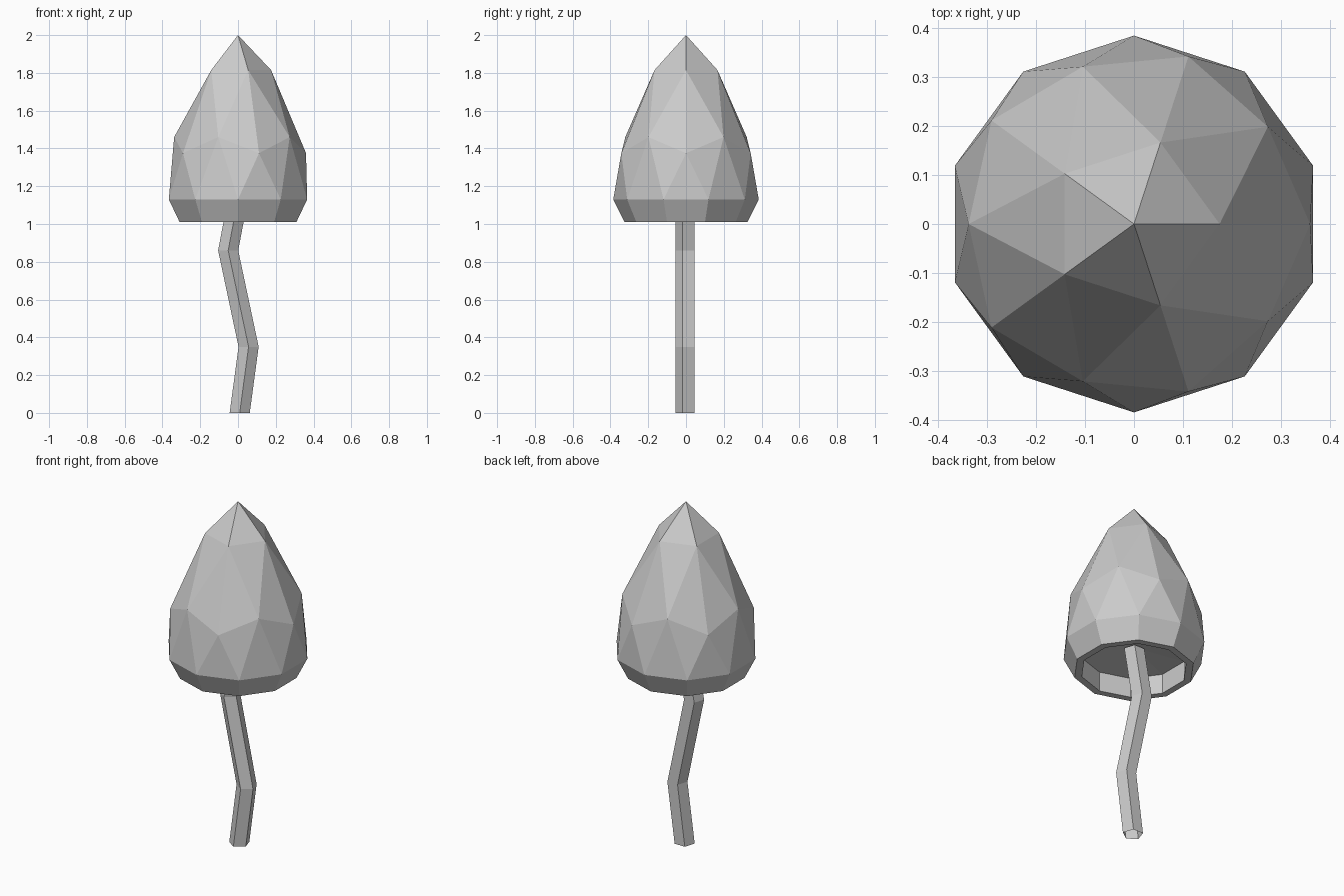
import bpy, bmesh, math

cube = bpy.data.objects.get("Cube")
if cube:
    bpy.data.objects.remove(cube)

# One plain grey for everything
grey = bpy.data.materials.new("grey")
grey.use_nodes = True
grey.diffuse_color = (0.6, 0.6, 0.6, 1)
grey.node_tree.nodes["Principled BSDF"].inputs["Base Color"].default_value = (0.6, 0.6, 0.6, 1)


def finish(bm, name):
    bmesh.ops.recalc_face_normals(bm, faces=bm.faces)
    mesh = bpy.data.meshes.new(name)
    bm.to_mesh(mesh)
    bm.free()
    mesh.materials.append(grey)
    obj = bpy.data.objects.new(name, mesh)
    bpy.context.collection.objects.link(obj)
    return obj


def set_ring(verts, radius, z):
    for v in verts:
        flat = math.hypot(v.co.x, v.co.y)
        k = radius / flat if flat > 0.001 else 0
        v.co = (v.co.x * k, v.co.y * k, z)


# Cap: upper half of an icosphere, its levels pulled into a pointed bell
bm = bmesh.new()
bmesh.ops.create_icosphere(bm, subdivisions=2, radius=1)
bmesh.ops.delete(bm, geom=[v for v in bm.verts if v.co.z < -0.01], context='VERTS')
levels = [(1.0, 0, 2.0), (0.85, 0.175, 1.815), (0.526, 0.338, 1.46),
          (0.447, 0.36, 1.375), (0.0, 0.385, 1.13)]
groups = [([v for v in bm.verts if abs(v.co.z - h) < 0.03], r, z) for h, r, z in levels]
for verts, r, z in groups:
    set_ring(verts, r, z)

# Lip, rim and inner wall, each extruded from the last open edge
for r, z in [(0.325, 1.01), (0.285, 1.01), (0.285, 1.125)]:
    edges = [e for e in bm.edges if e.is_boundary]
    new = bmesh.ops.extrude_edge_only(bm, edges=edges)["geom"]
    set_ring([g for g in new if isinstance(g, bmesh.types.BMVert)], r, z)

# Shallow fan closing the underside
centre = bm.verts.new((0, 0, 1.15))
for e in [e for e in bm.edges if e.is_boundary]:
    bm.faces.new((*e.verts, centre))
finish(bm, "mushroom_cap")

# Stem: bent five-sided tube, open at the foot
bm = bmesh.new()
rings = []
for x, z in [(0.009, 0), (0.056, 0.35), (-0.052, 0.86), (0.0, 1.135)]:
    angles = [math.radians(72 * i - 90) for i in range(5)]
    rings.append([bm.verts.new((x + 0.056 * math.cos(a), 0.056 * math.sin(a), z)) for a in angles])
for low, high in zip(rings, rings[1:]):
    for i in range(5):
        j = (i + 1) % 5
        bm.faces.new((low[i], low[j], high[j], high[i]))
finish(bm, "mushroom_stem")
